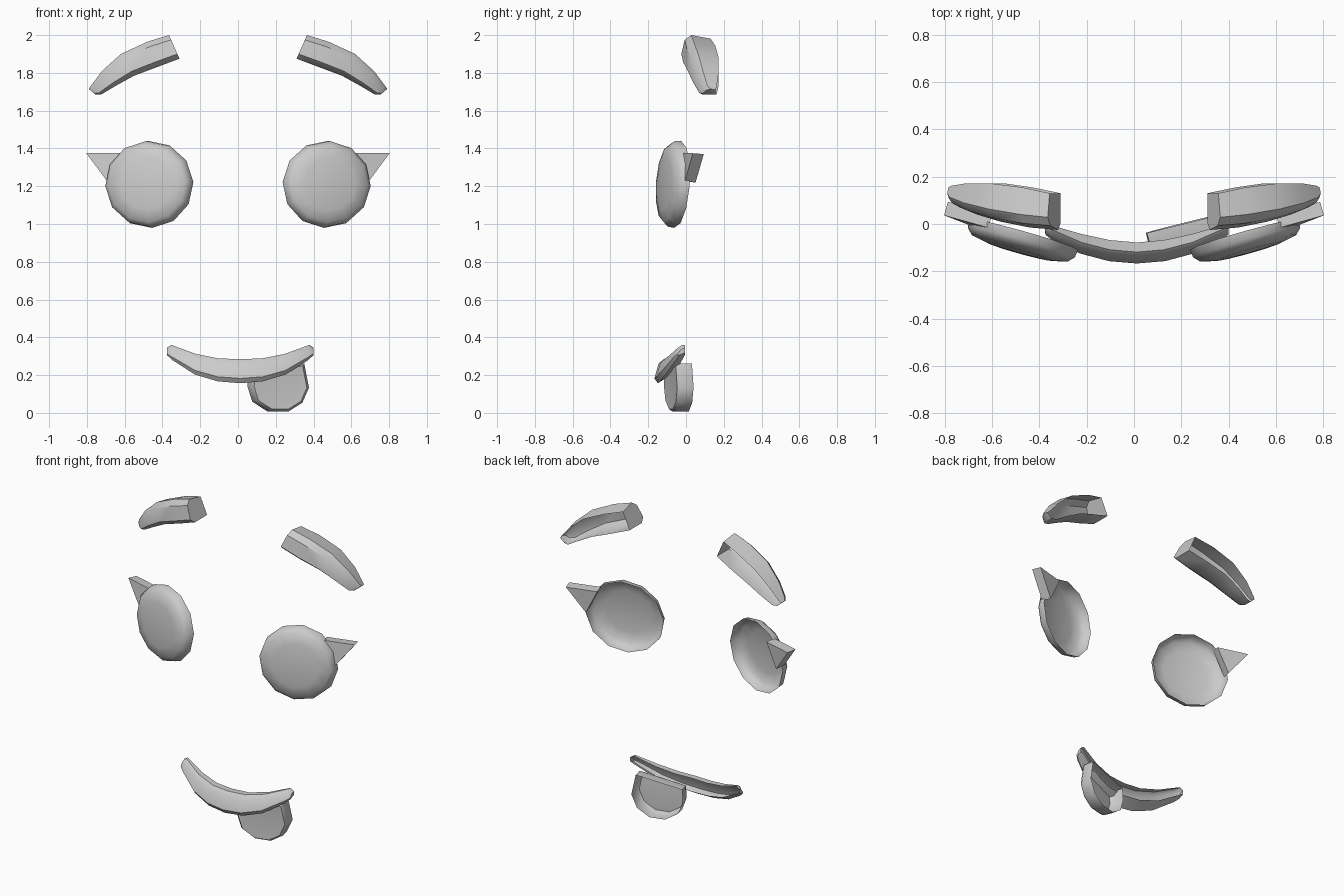
import bpy, bmesh, math
from mathutils import Vector

if "Cube" in bpy.data.objects:
    bpy.data.objects.remove(bpy.data.objects["Cube"])


def finish(name, bm, angle, mirror=False):
    bmesh.ops.recalc_face_normals(bm, faces=bm.faces)
    me = bpy.data.meshes.new(name)
    bm.to_mesh(me)
    bm.free()
    ob = bpy.data.objects.new(name, me)
    bpy.context.collection.objects.link(ob)
    bpy.ops.object.select_all(action='DESELECT')
    ob.select_set(True)
    bpy.context.view_layer.objects.active = ob
    bpy.ops.object.shade_smooth_by_angle(angle=math.radians(angle))
    if mirror:
        m = ob.modifiers.new("mirror", 'MIRROR')
        m.use_mirror_merge = False
    return ob


def bridge(bm, a, b, closed):
    n = len(a)
    for i in range(n if closed else n - 1):
        j = (i + 1) % n
        bm.faces.new((a[i], a[j], b[j], b[i]))


def shell(name, outline, centre, slope_x, slope_z, rings, angle, dome=None,
          close_back=False, mirror=False):
    """Outline in x/z laid on a tilted plane, pushed forward in (scale, depth) rings."""
    bm = bmesh.new()
    c = Vector(centre)
    normal = Vector((slope_x, -1, slope_z)).normalized()
    loops = []
    for scale, depth in rings:
        loops.append([bm.verts.new(c + normal * depth + scale * Vector(
            (x - c.x, slope_x * (x - c.x) + slope_z * (z - c.z), z - c.z)))
            for x, z in outline])
    for a, b in zip(loops, loops[1:]):
        bridge(bm, a, b, True)
    if dome is None:
        bm.faces.new(loops[-1])
    else:
        tip = bm.verts.new(c + normal * dome)
        last = loops[-1]
        for i in range(len(last)):
            bm.faces.new((last[i], last[(i + 1) % len(last)], tip))
    if close_back:
        bm.faces.new(loops[0])
    return finish(name, bm, angle, mirror)


def channel(name, stations, lean, back_top, back_bottom, mirror=False):
    """Curved bar, open at the back; station = top x,z, bottom x,z, front y, back y."""
    bm = bmesh.new()
    loops = []
    for tx, tz, bx, bz, yf, yb in stations:
        d = yb - yf
        section = [(back_top, yb), (0, yf + lean + d * .15), (.2, yf + lean * .6),
                   (.8, yf), (1, yf + d * .2), (back_bottom, yb)]
        loops.append([bm.verts.new((tx + (bx - tx) * t, y, tz + (bz - tz) * t))
                      for t, y in section])
    for a, b in zip(loops, loops[1:]):
        bridge(bm, a, b, False)
    bm.faces.new(loops[0])
    bm.faces.new(loops[-1])
    return finish(name, bm, 40, mirror)


# Eyes: twelve-sided domed shells
eye = [(.467 + .231 * math.cos(math.radians(87 + 30 * i)),
        1.21 + .231 * math.sin(math.radians(87 + 30 * i))) for i in range(12)]
shell("eyes", eye, (.467, -.045, 1.21), .28, .065,
      [(1, 0), (.98, .035), (.88, .06), (.6, .074)], 50, dome=.08, mirror=True)

# Lashes: triangular wedges at the outer corners
shell("lashes", [(.60, 1.37), (.787, 1.37), (.675, 1.22)], (.69, .063, 1.32),
      .28, .08, [(1, 0), (1, .06)], 30, close_back=True, mirror=True)

# Eyebrows
channel("eyebrows", [
    (.365, 2.0, .31, 1.875, -.025, .13),
    (.48, 1.965, .43, 1.83, -.015, .155),
    (.62, 1.90, .55, 1.785, .01, .172),
    (.72, 1.81, .65, 1.73, .04, .172),
    (.78, 1.73, .725, 1.685, .07, .162),
    (.79, 1.715, .755, 1.685, .09, .155)], .03, .15, 1.0, mirror=True)

# Mouth: symmetrical smile built from half the stations
half = [(.388, .345, .387, .305, -.045, -.005), (.365, .36, .36, .28, -.065, -.005),
        (.235, .312, .24, .203, -.125, -.042), (.115, .288, .12, .167, -.157, -.068)]
left = [(-a, b, -c, d, e, f) for a, b, c, d, e, f in half]
smile = left + [(0, .285, 0, .157, -.167, -.078)] + half[::-1]
channel("mouth", [(a + .012, b, c + .012, d, e, f) for a, b, c, d, e, f in smile],
        .035, 0, .65)

# Tongue: shell open at the back
tongue = [(.055, .215), (.05, .14), (.075, .06), (.155, .008), (.25, .008),
          (.325, .055), (.36, .135), (.335, .262)]
shell("tongue", tongue, (.2, .0, .14), .25, -.02,
      [(1, 0), (1, .065), (.9, .085), (.72, .083)], 40)
